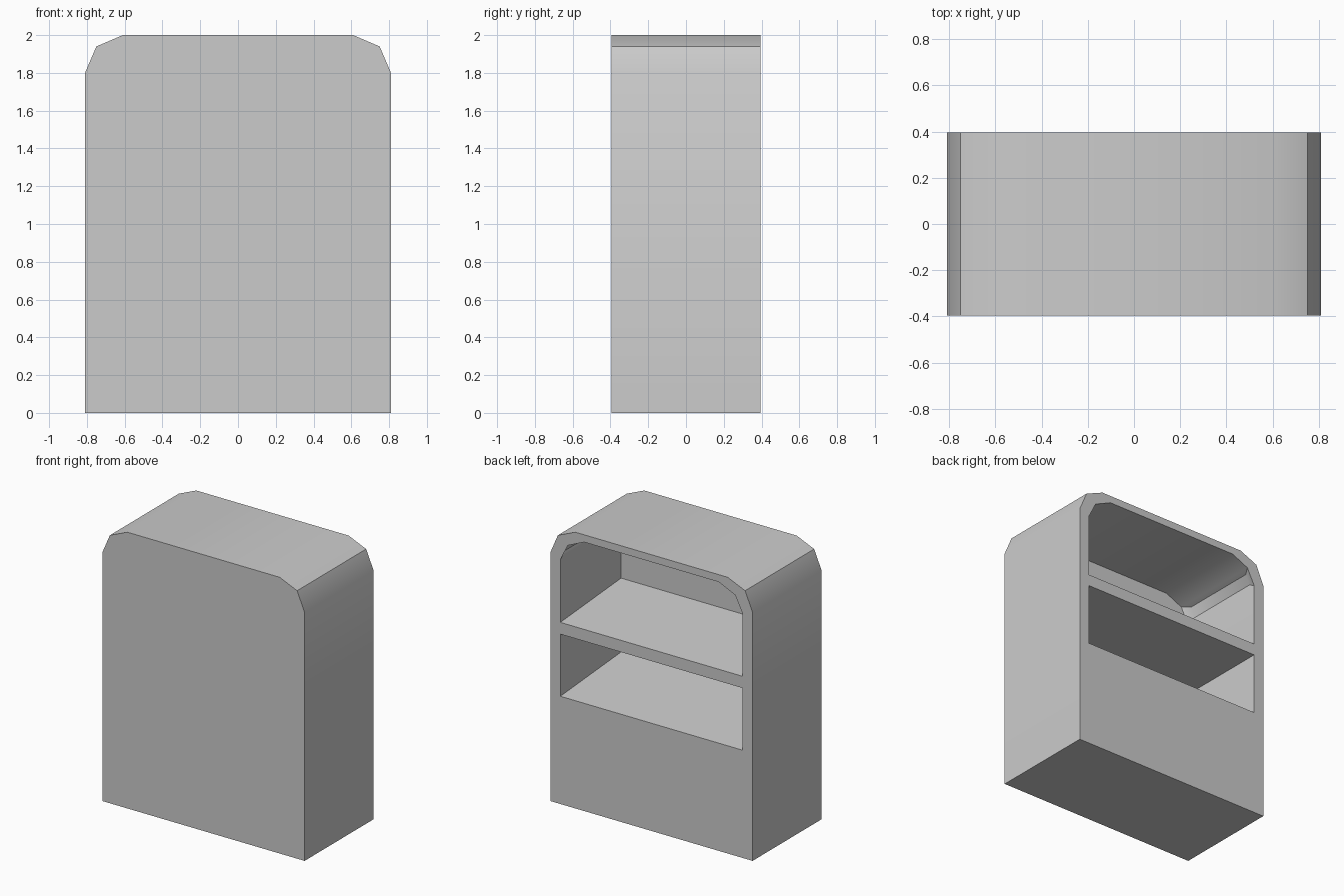
import bpy, bmesh, math

if "Cube" in bpy.data.objects:
    bpy.data.objects.remove(bpy.data.objects["Cube"])


def prism(name, half, y0, y1):
    """Mirror a right-hand (x, z) profile and extrude it along y."""
    pts = half + [(-x, z) for x, z in reversed(half)]
    bm = bmesh.new()
    face = bm.faces.new([bm.verts.new((x, y0, z)) for x, z in pts])
    ext = bmesh.ops.extrude_face_region(bm, geom=[face])
    for v in ext["geom"]:
        if isinstance(v, bmesh.types.BMVert):
            v.co.y = y1
    bmesh.ops.recalc_face_normals(bm, faces=bm.faces)
    return bm


def finish(bm, name):
    bmesh.ops.recalc_face_normals(bm, faces=bm.faces)
    me = bpy.data.meshes.new(name)
    bm.to_mesh(me)
    bm.free()
    ob = bpy.data.objects.new(name, me)
    bpy.context.collection.objects.link(ob)
    return ob


BACK, INNER, RISE = 0.395, -0.30, 0.055


def cavity(name, half, slots=False):
    """Cutter for an open compartment with a floor rising toward the front."""
    bm = prism(name, half, INNER, BACK)
    floor_z = min(z for _, z in half)
    for v in bm.verts:
        if v.co.y < 0 and abs(v.co.z - floor_z) < 1e-4:
            v.co.z += RISE
    # shallow recess in the steep corner facets
    if slots:
        facets = [f for f in bm.faces
                  if 0.7 < abs(f.normal.x) < 0.97 and abs(f.normal.y) < 0.1]
        bmesh.ops.inset_individual(bm, faces=facets, thickness=0.04, depth=0.025)
        mid = (BACK + INNER) / 2
        for f in facets:
            for v in f.verts:
                v.co.y = mid + (v.co.y - mid) * 0.9
    # extend past the back so the opening is clean
    end = [f for f in bm.faces if f.normal.y > 0.99 and f.calc_center_median().y > BACK - 0.01]
    ext = bmesh.ops.extrude_face_region(bm, geom=end)
    for v in ext["geom"]:
        if isinstance(v, bmesh.types.BMVert):
            v.co.y += 0.1
    bmesh.ops.delete(bm, geom=end, context='FACES_ONLY') if end[0].is_valid and any(
        len(e.link_faces) > 2 for e in end[0].edges) else None
    ob = finish(bm, name)
    ob.hide_render = True
    return ob


# Cabinet body with bevelled top corners
body = finish(prism("cabinet", [(0.81, 0), (0.81, 1.8), (0.75, 1.94), (0.61, 2.0)],
                    -0.395, BACK), "cabinet")

# Upper and lower open compartments
cutters = [
    cavity("upper_cutter", [(0.73, 1.315), (0.73, 1.77), (0.67, 1.888), (0.54, 1.947)], True),
    cavity("lower_cutter", [(0.73, 0.78), (0.73, 1.23)]),
]
bpy.context.view_layer.objects.active = body
body.select_set(True)
for c in cutters:
    m = body.modifiers.new(c.name, 'BOOLEAN')
    m.object = c
    m.solver = 'EXACT'
    bpy.ops.object.modifier_apply(modifier=m.name)
for c in cutters:
    bpy.data.objects.remove(c)

# Soft corners with the strongest edges kept sharp
bpy.ops.object.shade_smooth_by_angle(angle=math.radians(30))
